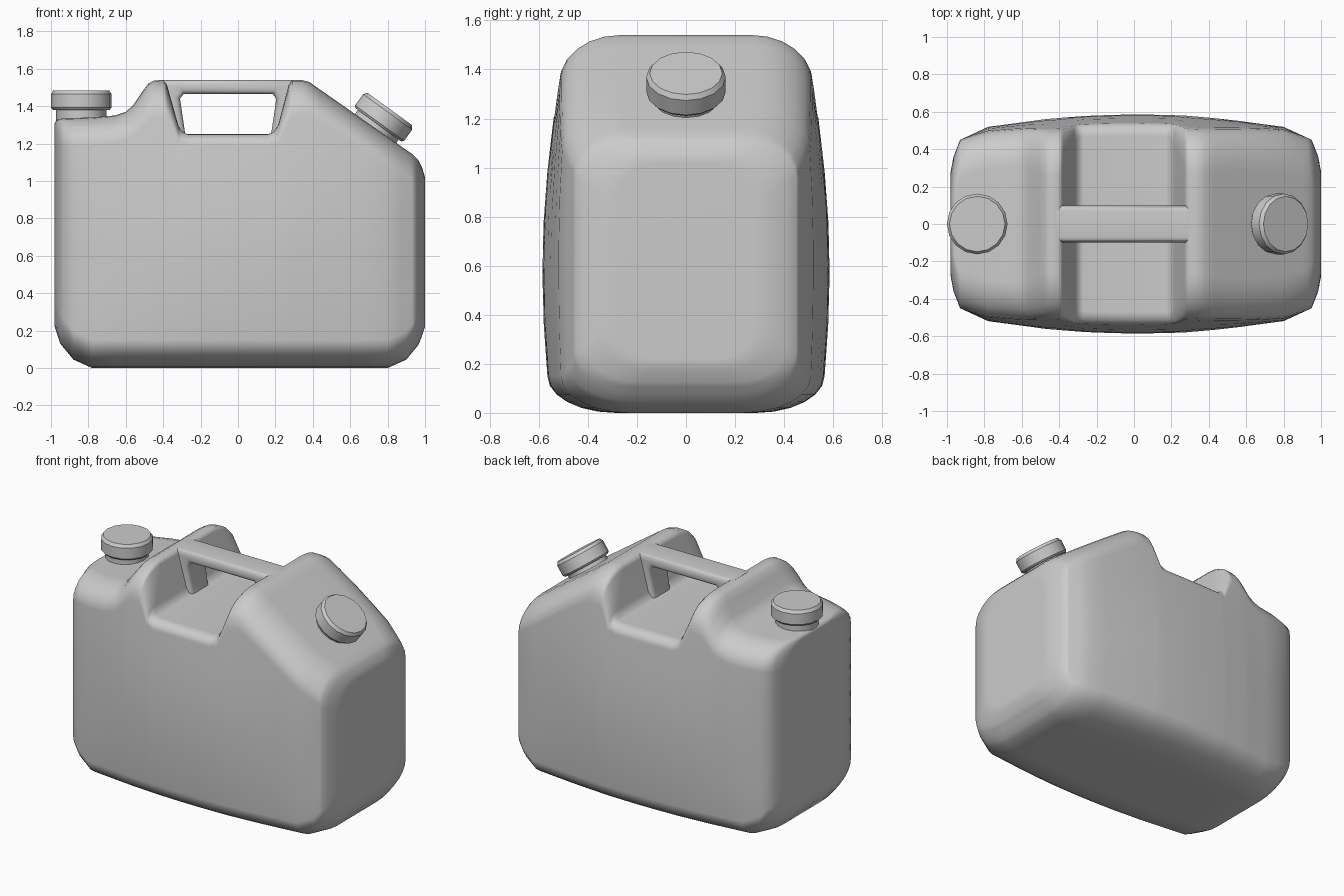
import bpy, bmesh, math
from mathutils import Matrix, Vector

if "Cube" in bpy.data.objects:
    bpy.data.objects.remove(bpy.data.objects["Cube"])


def lerp(table, v):
    if v <= table[0][0]:
        return table[0][1]
    for (a, p), (b, q) in zip(table, table[1:]):
        if v <= b:
            return p + (q - p) * (v - a) / (b - a)
    return table[-1][1]


def make(name, bm):
    bmesh.ops.recalc_face_normals(bm, faces=bm.faces)
    me = bpy.data.meshes.new(name)
    bm.to_mesh(me)
    bm.free()
    ob = bpy.data.objects.new(name, me)
    bpy.context.collection.objects.link(ob)
    bpy.ops.object.select_all(action='DESELECT')
    ob.select_set(True)
    bpy.context.view_layer.objects.active = ob
    return ob


# Body measurements: top outline along x, then width and base by distance from the end
TOP = [(-.98, 1.31), (-.965, 1.33), (-.93, 1.335), (-.78, 1.34), (-.66, 1.35), (-.60, 1.37),
       (-.56, 1.405), (-.51, 1.48), (-.48, 1.52), (-.45, 1.537), (-.40, 1.54), (-.38, 1.515),
       (-.32, 1.30), (-.30, 1.265), (-.27, 1.25), (.16, 1.25), (.19, 1.262), (.215, 1.30),
       (.27, 1.51), (.29, 1.54), (.34, 1.54), (.38, 1.53), (.43, 1.495), (.80, 1.236),
       (.93, 1.145), (.965, 1.11), (.985, 1.07), (1.0, 1.02)]
WIDTH = [(0, .28), (.015, .36), (.05, .45), (.2, .52), (.5, .56), (.75, .582), (1, .588)]
BASE = [(0, .22), (.03, .13), (.1, .045), (.2, 0)]
TOP_RY = [(-.9, .2), (-.6, .2), (-.48, .25), (-.39, .25), (-.30, .07), (.19, .07), (.28, .25), (.5, .23)]
TOP_RZ = [(-.9, .15), (-.6, .15), (-.48, .2), (-.39, .2), (-.30, .06), (.19, .06), (.28, .2), (.5, .17)]
PINCH = [(.1, .025), (.4, .004), (.65, 0), (.9, .012), (1.15, .04), (1.35, .065)]


def section(x):
    d = min(x + .98, 1 - x)
    w, b, t = lerp(WIDTH, d), lerp(BASE, d), lerp(TOP, x)
    bulge = max(0, (w - .46) / .125)

    def side(z):
        return w - lerp(PINCH, z) * bulge
    by, bz = min(.28, w * .55), .15
    ty, tz = min(lerp(TOP_RY, x), w * .55), lerp(TOP_RZ, x)
    z0, z1 = b + bz, t - tz
    n = 6
    pts = []
    for i in range(n + 1):
        a = math.pi / 2 * i / n
        pts.append((side(z0) - by + by * math.sin(a), z0 - bz * math.cos(a)))
    for f in (.2, .4, .6, .8):
        z = z0 + (z1 - z0) * f
        pts.append((side(z), z))
    for i in range(n + 1):
        a = math.pi / 2 * i / n
        pts.append((side(z1) - ty + ty * math.cos(a), z1 + tz * math.sin(a)))
    half = [(0, b)] + pts + [(0, t)]
    return half + [(-y, z) for y, z in reversed(pts)]


# Body lofted through its sections
xs = sorted({p[0] for p in TOP} | {-.95, -.88, -.1, .05, .55, .68, .87, .9, .95})
bm = bmesh.new()
rings = [[bm.verts.new((x, y, z)) for y, z in section(x)] for x in xs]
for r, s in zip(rings, rings[1:]):
    for i in range(len(r)):
        j = (i + 1) % len(r)
        bm.faces.new((r[i], r[j], s[j], s[i]))
bm.faces.new(rings[0])
bm.faces.new(rings[-1])
make("body", bm)
bpy.ops.object.shade_smooth()
bpy.context.object.modifiers.new("normals", 'WEIGHTED_NORMAL')

# Handle: bridge with a short leg against each hump
prof = [(-.42, 1.54), (.32, 1.54), (.30, 1.22), (.17, 1.22), (.18, 1.27), (.205, 1.44),
        (.185, 1.466), (-.29, 1.466), (-.31, 1.44), (-.285, 1.27), (-.275, 1.22), (-.40, 1.22)]
bm = bmesh.new()
face = bm.faces.new([bm.verts.new((x, -.1, z)) for x, z in prof])
ext = bmesh.ops.extrude_face_region(bm, geom=[face])
bmesh.ops.translate(bm, vec=(0, .2, 0), verts=[v for v in ext['geom'] if isinstance(v, bmesh.types.BMVert)])
rim = [e for e in bm.edges if abs(e.verts[0].co.y - e.verts[1].co.y) < .01]
bmesh.ops.bevel(bm, geom=rim, offset=.03, segments=4, profile=.5, affect='EDGES', clamp_overlap=True)
make("handle", bm)
bpy.ops.object.shade_smooth_by_angle(angle=math.radians(50))


# Turned parts: necks and screw caps
def lathe(name, profile, origin, tilt, sides=16):
    bm = bmesh.new()
    loops = [[bm.verts.new((r * math.cos(2 * math.pi * i / sides),
                            r * math.sin(2 * math.pi * i / sides), z)) for i in range(sides)]
             for r, z in profile]
    for a, b in zip(loops, loops[1:]):
        for i in range(sides):
            j = (i + 1) % sides
            bm.faces.new((a[i], a[j], b[j], b[i]))
    bm.faces.new(loops[0])
    bm.faces.new(loops[-1])
    bm.transform(Matrix.Translation(Vector(origin)) @ Matrix.Rotation(tilt, 4, 'Y'))
    make(name, bm)
    bpy.ops.object.shade_smooth_by_angle(angle=math.radians(30))


CAP = [(.152, 0), (.162, .012), (.162, .085), (.148, .105)]
NECK = [(.135, -.1), (.135, .02)]
for label, origin, tilt in (("vent", (-.838, 0, 1.38), 0),
                            ("spout", (.75, 0, 1.3), math.radians(36))):
    lathe(label + "_cap", CAP, origin, tilt)
    lathe(label + "_neck", NECK, origin, tilt)
